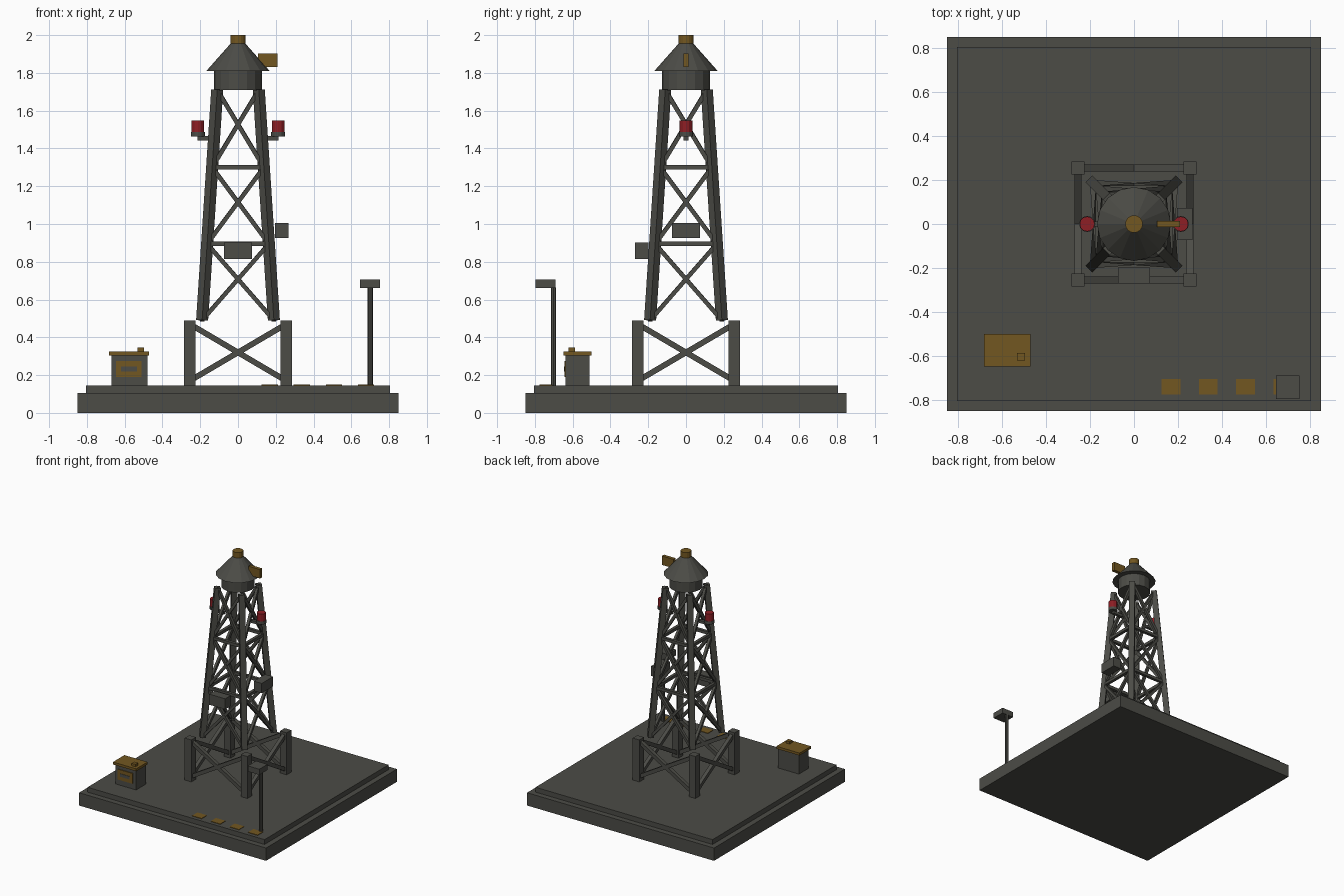
import bpy
from math import pi
from mathutils import Vector, Matrix

cube = bpy.data.objects.get("Cube")
if cube:
    bpy.data.objects.remove(cube, do_unlink=True)


def material(name, rgb):
    m = bpy.data.materials.new(name)
    m.use_nodes = True
    m.diffuse_color = (*rgb, 1)
    m.node_tree.nodes["Principled BSDF"].inputs["Base Color"].default_value = (*rgb, 1)
    return m


GRAY = material("dark_gray", (0.072, 0.072, 0.062))
OCHRE = material("ochre", (0.17, 0.095, 0.015))
RED = material("signal_red", (0.27, 0.013, 0.018))


def finish(name, mat):
    ob = bpy.context.object
    ob.name = name
    ob.data.materials.append(mat)
    return ob


def box(name, lo, hi, mat=GRAY):
    """Box between two opposite corners."""
    lo, hi = Vector(lo), Vector(hi)
    bpy.ops.mesh.primitive_cube_add(size=1, location=(lo + hi) / 2)
    ob = finish(name, mat)
    ob.data.transform(Matrix.Diagonal((*(hi - lo), 1)))
    return ob


def cone(name, x, y, z0, z1, r0, r1, mat=GRAY, sides=16):
    bpy.ops.mesh.primitive_cone_add(vertices=sides, radius1=r0, radius2=r1,
                                    depth=z1 - z0, location=(x, y, (z0 + z1) / 2))
    return finish(name, mat)


def beam(name, a, b, width, twist=0.0):
    """Square bar from a to b."""
    a, b = Vector(a), Vector(b)
    bpy.ops.mesh.primitive_cube_add(size=1)
    ob = finish(name, GRAY)
    d = b - a
    side = Vector((0, 0, 1)).cross(d)
    if twist:
        side = Vector((-d.y, d.x, 0))
    side.normalize()
    up = d.normalized().cross(side)
    rot = Matrix((side, up, d.normalized())).transposed().to_4x4()
    ob.data.transform(Matrix.Translation((a + b) / 2) @ rot
                      @ Matrix.Diagonal((width, width, d.length, 1)))
    return ob


# Stepped ground slab
box("base_slab", (-0.85, -0.85, 0), (0.85, 0.85, 0.105))
box("upper_slab", (-0.805, -0.805, 0.105), (0.805, 0.805, 0.145))

# Tower legs: upright lower posts and leaning upper legs
FOOT, NECK = 0.49, 1.71


def half(z):
    return 0.19 - 0.08 * (z - FOOT) / (NECK - FOOT)


for sx in (-1, 1):
    for sy in (-1, 1):
        x, y = 0.255 * sx, 0.255 * sy
        box("lower_post", (x - 0.03, y - 0.03, 0.145), (x + 0.03, y + 0.03, FOOT))
        lo, hi = half(FOOT), half(NECK)
        beam("upper_leg", (sx * lo, sy * lo, FOOT), (sx * hi, sy * hi, NECK), 0.045, 1)

# Cross braces and rings on all four faces
levels = [FOOT, 0.895, 1.30, NECK]
for i in range(4):
    turn = Matrix.Rotation(i * pi / 2, 4, 'Z')

    def on_face(x, w, z):
        return turn @ Vector((x, -w, z))

    for s in (-1, 1):
        beam("lower_brace", on_face(-0.255, 0.255, 0.32 - 0.15 * s),
             on_face(0.255, 0.255, 0.32 + 0.15 * s), 0.03)
        for z0, z1 in zip(levels, levels[1:]):
            w0, w1 = half(z0), half(z1)
            beam("upper_brace", on_face(-s * w0, w0, z0), on_face(s * w1, w1, z1), 0.022)
    for z in levels[1:3]:
        w = half(z)
        beam("ring_beam", on_face(-w, w, z), on_face(w, w, z), 0.024)

# Head with conical roof, cap and vane
cone("head_drum", 0, 0, NECK, 1.815, 0.126, 0.126)
cone("head_roof", 0, 0, 1.81, 1.96, 0.168, 0.035)
cone("roof_cap", 0, 0, 1.955, 2.0, 0.04, 0.04, OCHRE)
box("vane", (0.105, -0.014, 1.83), (0.21, 0.014, 1.903), OCHRE)

# Warning lamps on both sides
for s in (-1, 1):
    box("lamp_arm", (min(s * 0.12, s * 0.215), -0.012, 1.443),
        (max(s * 0.12, s * 0.215), 0.012, 1.465))
    cone("lamp_holder", s * 0.213, 0, 1.463, 1.488, 0.037, 0.037, sides=12)
    cone("warning_lamp", s * 0.213, 0, 1.488, 1.548, 0.034, 0.034, RED, 12)

# Equipment boxes
box("front_equipment_box", (-0.073, -0.27, 0.815), (0.073, -0.198, 0.902))
box("left_equipment_box", (0.195, -0.073, 0.925), (0.267, 0.073, 1.005))

# Control cabinet
box("cabinet", (-0.67, -0.637, 0.145), (-0.48, -0.51, 0.307))
box("cabinet_lid", (-0.683, -0.648, 0.305), (-0.472, -0.5, 0.325), OCHRE)
box("lid_knob", (-0.532, -0.622, 0.325), (-0.497, -0.587, 0.345), OCHRE)
box("cabinet_panel", (-0.645, -0.643, 0.19), (-0.51, -0.636, 0.275), OCHRE)
box("panel_slot", (-0.62, -0.646, 0.22), (-0.535, -0.642, 0.245))

# Area light on a pole
cone("light_pole", 0.7, -0.702, 0.145, 0.665, 0.014, 0.014, sides=8)
box("light_head", (0.647, -0.797, 0.66), (0.752, -0.69, 0.706))

# Painted ground marks
for i in range(4):
    x = 0.125 + 0.17 * i
    box("ground_mark", (x, -0.775, 0.144), (x + 0.086, -0.706, 0.149), OCHRE)
